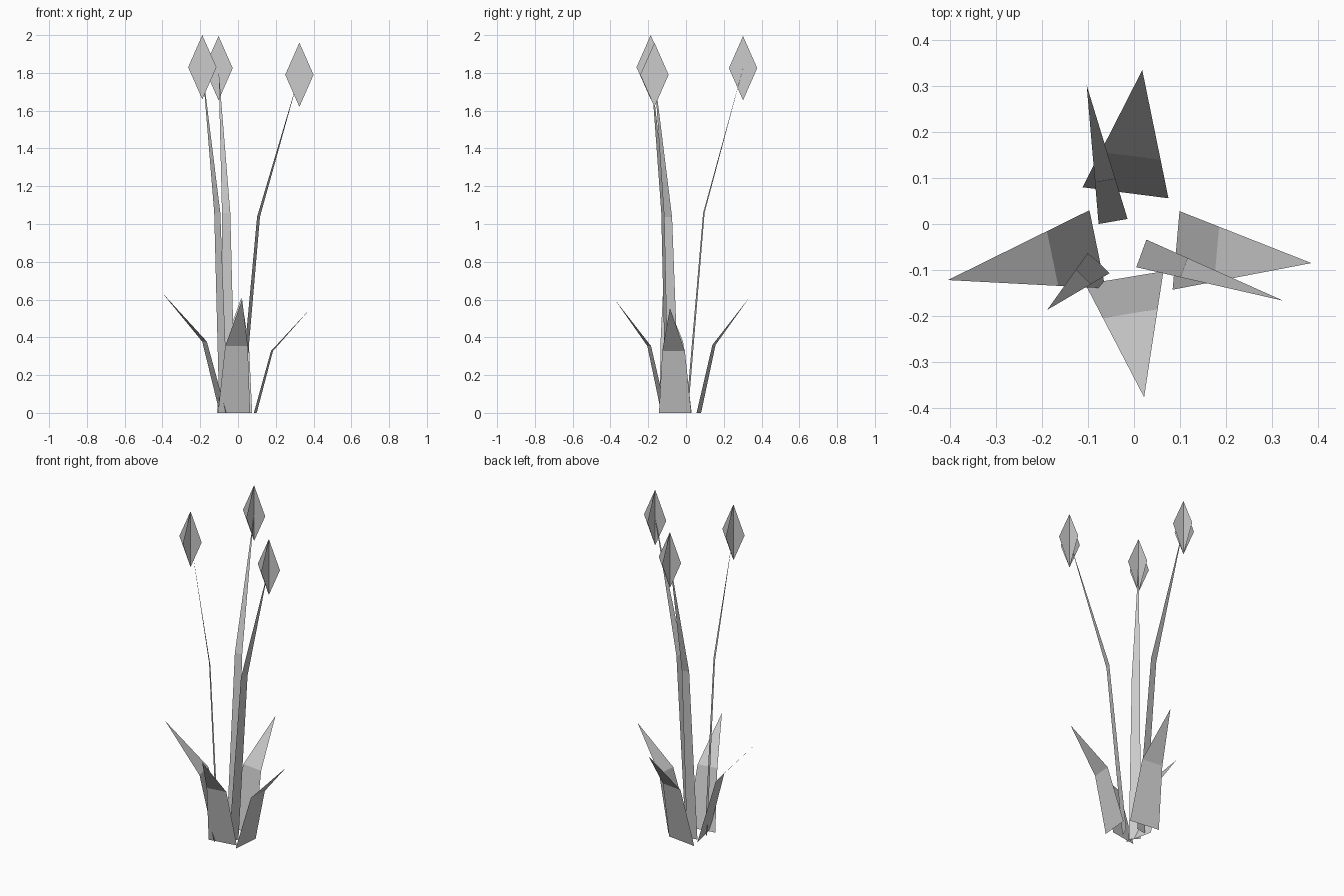
import bpy
from mathutils import Vector

if "Cube" in bpy.data.objects:
    bpy.data.objects.remove(bpy.data.objects["Cube"])


def make(name, verts, faces):
    mesh = bpy.data.meshes.new(name)
    mesh.from_pydata(verts, [], faces)
    mesh.update()
    obj = bpy.data.objects.new(name, mesh)
    bpy.context.collection.objects.link(obj)
    return obj


# Flat blade: quad from the ground to a bend, then a triangle to the tip
def blade(name, left, right, tip, bend=0.3, rise=0.59):
    a, b, t = Vector((*left, 0)), Vector((*right, 0)), Vector(tip)
    am, bm = a.lerp(t, bend), b.lerp(t, bend)
    am.z = bm.z = t.z * rise
    make(name, [a, b, bm, am, t], [(0, 1, 2, 3), (3, 2, 4)])


# Bud: two crossed upright diamonds
def bud(name, centre, w=0.075, h=0.17):
    c = Vector(centre)
    offs = [(0, 0, -h), (w, 0, 0), (0, 0, h), (-w, 0, 0),
            (0, 0, -h), (0, w, 0), (0, 0, h), (0, -w, 0)]
    make(name, [c + Vector(o) for o in offs], [(0, 1, 2, 3), (4, 5, 6, 7)])


# Broad leaves around the base
blade("leaf_right", (0.084, -0.143), (0.099, 0.028), (0.386, -0.085, 0.555))
blade("leaf_back", (0.075, 0.056), (-0.112, 0.08), (0.018, 0.335, 0.61))
blade("leaf_left", (-0.097, 0.03), (-0.062, -0.14), (-0.405, -0.122, 0.64))
blade("leaf_front", (-0.106, -0.131), (0.064, -0.103), (0.022, -0.377, 0.60))

# Tall stems, each ending in the middle of a bud
stems = {
    "left": ((-0.099, -0.061), (-0.053, -0.107), (-0.189, -0.187, 1.83)),
    "back": ((-0.014, 0.011), (-0.077, 0.0), (-0.103, 0.302, 1.825)),
    "right": ((0.005, -0.094), (0.027, -0.034), (0.325, -0.167, 1.79)),
}
for side, (l, r, tip) in stems.items():
    blade("stem_" + side, l, r, tip, rise=0.58)
    bud("bud_" + side, tip)
